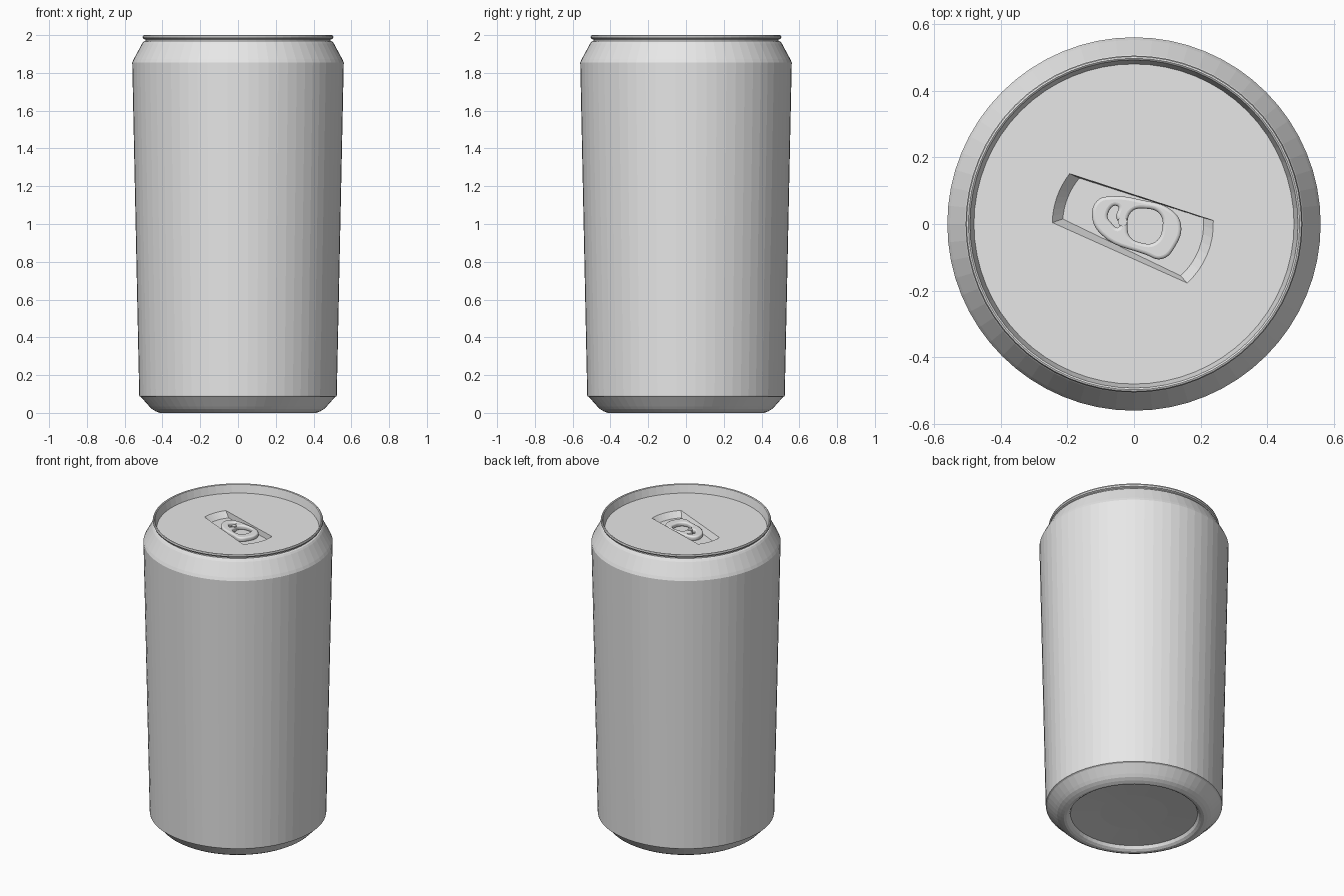
import bpy, bmesh
from math import cos, sin, radians, tau
from mathutils import Vector

SIDES = 64
LID_Z = 1.945
FLOOR_Z = LID_Z - 0.035

if "Cube" in bpy.data.objects:
    bpy.data.objects.remove(bpy.data.objects["Cube"], do_unlink=True)

# Single metal colour
metal = bpy.data.materials.new("light_grey_metal")
metal.use_nodes = True
metal.diffuse_color = (0.8, 0.8, 0.8, 1)
metal.node_tree.nodes["Principled BSDF"].inputs["Base Color"].default_value = metal.diffuse_color


def add_object(name, bm):
    bmesh.ops.recalc_face_normals(bm, faces=bm.faces[:])
    mesh = bpy.data.meshes.new(name)
    bm.to_mesh(mesh)
    bm.free()
    mesh.materials.append(metal)
    obj = bpy.data.objects.new(name, mesh)
    bpy.context.collection.objects.link(obj)
    return obj


def select_only(obj):
    bpy.ops.object.select_all(action='DESELECT')
    obj.select_set(True)
    bpy.context.view_layer.objects.active = obj


def revolve(name, profile):
    bm = bmesh.new()
    verts = [bm.verts.new((r, 0, z)) for r, z in profile]
    edges = [bm.edges.new(pair) for pair in zip(verts, verts[1:])]
    bmesh.ops.spin(bm, geom=verts + edges, cent=(0, 0, 0), axis=(0, 0, 1),
                   angle=tau, steps=SIDES)
    bmesh.ops.remove_doubles(bm, verts=bm.verts[:], dist=0.0005)
    return add_object(name, bm)


def arc(radius, start, end, steps=8):
    angles = [radians(start + (end - start) * i / steps) for i in range(steps + 1)]
    return [(radius * cos(a), radius * sin(a)) for a in angles]


# Can: domed base, tapered wall, shoulder, rolled rim and sunken lid
can = revolve("can_body", [
    (0, 0.045), (0.2, 0.041), (0.376, 0.03), (0.385, 0.012), (0.4, 0.002),
    (0.415, 0), (0.435, 0.008), (0.455, 0.02), (0.47, 0.035), (0.513, 0.083),
    (0.522, 0.088), (0.523, 0.094), (0.56, 1.855), (0.552, 1.873),
    (0.508, 1.955), (0.5, 1.966), (0.49, 1.97), (0.49, 1.976),
    (0.501, 1.981), (0.505, 1.99), (0.502, 1.998), (0.497, 2.0),
    (0.492, 1.996), (0.48, LID_Z), (0, LID_Z)])

# Recess: bounded by two arcs, with sloping ends and front wall
opening = arc(0.245, 142, 179) + arc(0.238, -48, 2.5)
floor = arc(0.214, 140, 176) + arc(0.209, -48, 5)
bm = bmesh.new()
rings = [[bm.verts.new((x, y, z)) for x, y in outline]
         for outline, z in ((floor, FLOOR_Z), (opening, LID_Z), (opening, LID_Z + 0.03))]
bm.faces.new(rings[0])
bm.faces.new(rings[-1])
for low, high in zip(rings, rings[1:]):
    for i in range(len(low)):
        bm.faces.new((low[i - 1], low[i], high[i], high[i - 1]))
cutter = add_object("recess_cutter", bm)
cutter.hide_render = True

cut = can.modifiers.new("recess", 'BOOLEAN')
cut.operation = 'DIFFERENCE'
cut.solver = 'EXACT'
cut.object = cutter
select_only(can)
bpy.ops.object.modifier_apply(modifier=cut.name)
bpy.data.objects.remove(cutter, do_unlink=True)

# Pull tab: rounded plate with a finger hole and a crescent slot
outlines = [
    [(-.126, .03), (-.108, .072), (-.066, .083), (.018, .073), (.112, .042),
     (.141, -.002), (.123, -.068), (.084, -.105), (.033, -.091), (-.1, -.03)],
    [(-.019, -.01), (-.008, .036), (.035, .046), (.077, .03), (.085, -.012),
     (.063, -.054), (.02, -.056), (-.012, -.038)],
    [(-.079, .026), (-.05, .054), (-.054, .022), (-.046, -.01), (-.068, .004)]]
curve = bpy.data.curves.new("pull_tab", 'CURVE')
curve.dimensions = '2D'
curve.fill_mode = 'BOTH'
curve.resolution_u = 6
curve.extrude = 0.005
curve.bevel_depth = 0.01
curve.bevel_resolution = 3
curve.offset = -0.01
for points in outlines:
    spline = curve.splines.new('BEZIER')
    spline.bezier_points.add(len(points) - 1)
    spline.use_cyclic_u = True
    for knot, (x, y) in zip(spline.bezier_points, points):
        knot.co = Vector((x, y, 0))
        knot.handle_left_type = knot.handle_right_type = 'AUTO'
curve.materials.append(metal)
tab = bpy.data.objects.new("pull_tab", curve)
tab.location.z = FLOOR_Z + 0.016
bpy.context.collection.objects.link(tab)
select_only(tab)
bpy.ops.object.convert(target='MESH')
bpy.ops.object.shade_smooth_by_angle(angle=radians(40))

# Rivet holding the tab
bpy.ops.mesh.primitive_cylinder_add(vertices=20, radius=0.014, depth=0.036,
                                    location=(-0.034, 0.007, FLOOR_Z + 0.017))
rivet = bpy.context.object
rivet.name = "tab_rivet"
rivet.data.materials.append(metal)
bpy.ops.object.shade_smooth_by_angle(angle=radians(40))
